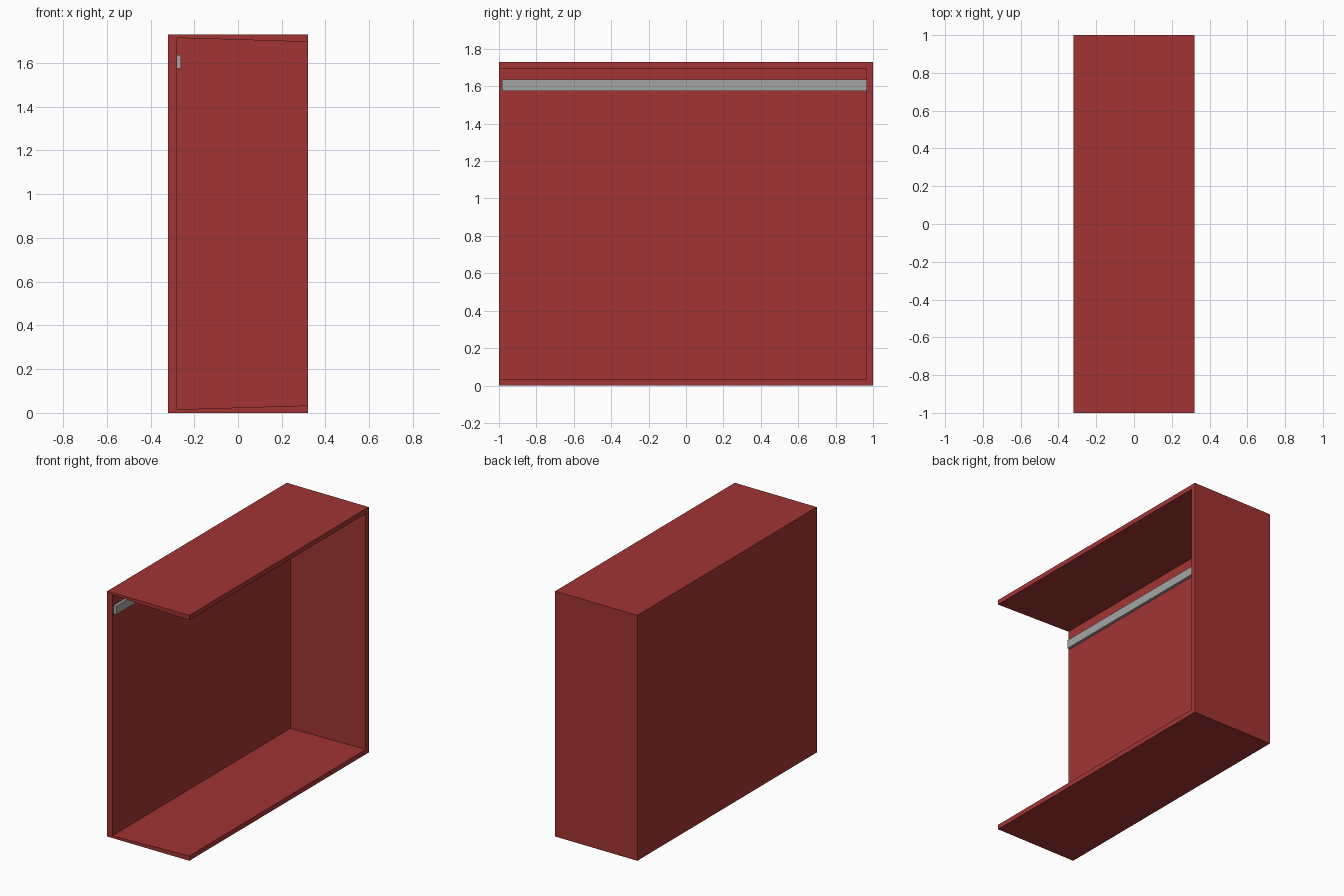
import bpy
import bmesh

default = bpy.data.objects.get("Cube")
if default:
    bpy.data.objects.remove(default, do_unlink=True)

W, D, H = 0.32, 1.0, 1.73   # half width, half depth, height
WALL_X = -0.28              # inner face of the side wall


def material(name, rgb):
    mat = bpy.data.materials.new(name)
    mat.use_nodes = True
    mat.diffuse_color = (*rgb, 1)
    mat.node_tree.nodes["Principled BSDF"].inputs["Base Color"].default_value = (*rgb, 1)
    return mat


def block(name, x, y, z, mat, reshape=None):
    """Box between the given ranges, with an optional per-vertex reshape."""
    bm = bmesh.new()
    bmesh.ops.create_cube(bm, size=1)
    for v in bm.verts:
        for axis, (low, high) in enumerate((x, y, z)):
            v.co[axis] = high if v.co[axis] > 0 else low
        if reshape:
            reshape(v.co)
    mesh = bpy.data.meshes.new(name)
    bm.to_mesh(mesh)
    bm.free()
    mesh.materials.append(mat)
    obj = bpy.data.objects.new(name, mesh)
    bpy.context.collection.objects.link(obj)
    return obj


def taper(co):
    """Panels get thicker from the side wall out to the open side."""
    thickness = 0.016 + (co.x - WALL_X) * 0.03
    co.z = H - thickness if co.z > H / 2 else thickness
    if co.y > 0:
        co.y = D - thickness


red = material("red", (0.362, 0.034, 0.034))
grey = material("light grey", (0.376, 0.376, 0.376))

# Open shell: side wall, back, top and bottom
shell = block("shell", (-W, W), (-D, D), (0, H), red)
cutter = block("cavity_cutter", (WALL_X, W + 0.02), (-D - 0.1, D), (0, H), red, taper)
cutter.hide_render = True
cut = shell.modifiers.new("cavity", "BOOLEAN")
cut.operation = "DIFFERENCE"
cut.solver = "EXACT"
cut.object = cutter
bpy.context.view_layer.objects.active = shell
bpy.ops.object.modifier_apply(modifier=cut.name)
bpy.data.objects.remove(cutter, do_unlink=True)

# Rail along the inside of the side wall
block("wall_rail", (WALL_X, -0.26), (-0.985, 0.985), (1.575, 1.635), grey)
